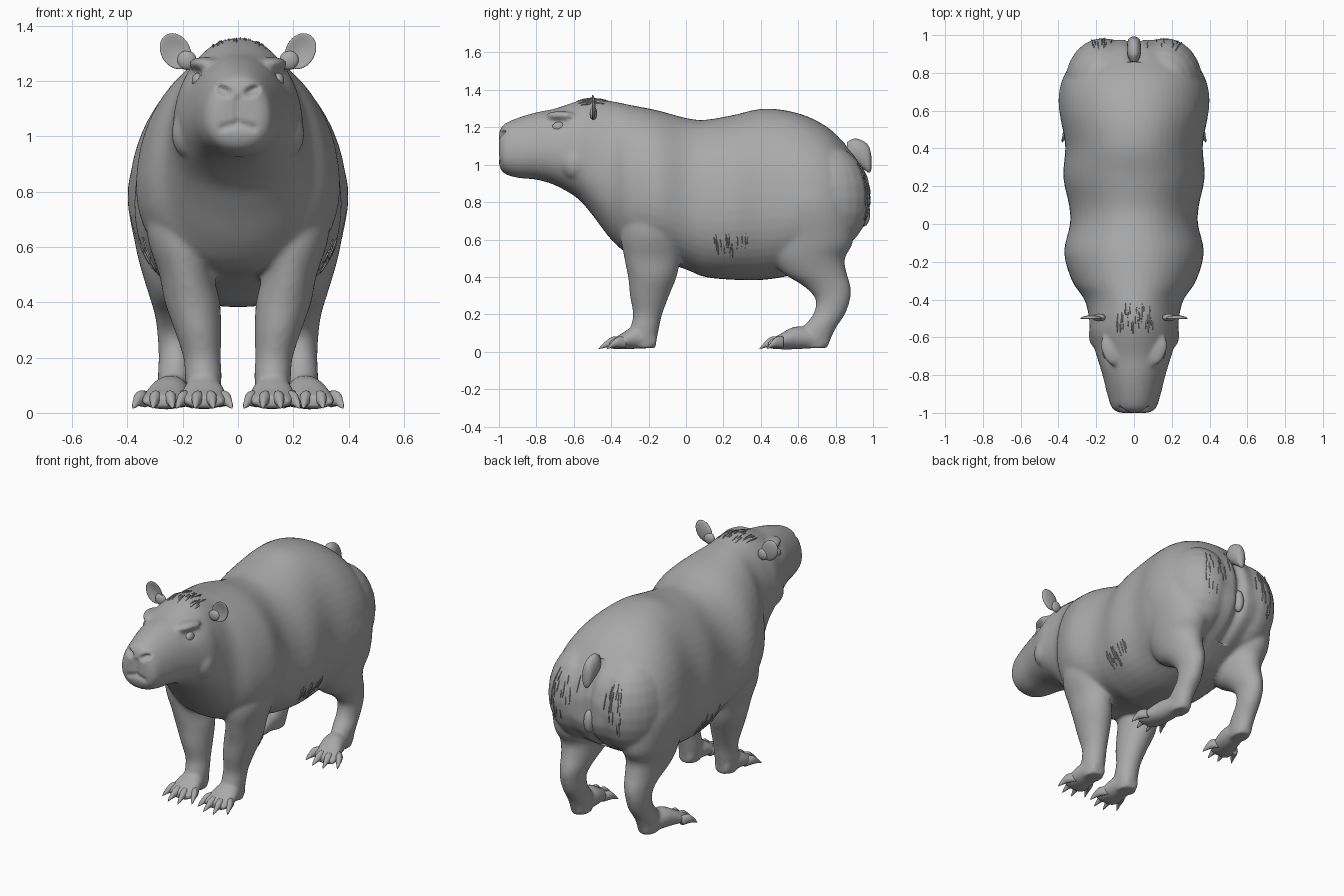
import bpy, bmesh, math, random
from mathutils import Vector, Matrix

random.seed(4)
default = bpy.data.objects.get("Cube")
if default:
    bpy.data.objects.remove(default, do_unlink=True)

hide = bpy.data.materials.new("grey hide")
hide.use_nodes = True
GREY = (0.4, 0.4, 0.4, 1)
hide.diffuse_color = GREY
shader = next(n for n in hide.node_tree.nodes if n.type == 'BSDF_PRINCIPLED')
shader.inputs["Base Color"].default_value = GREY
shader.inputs["Roughness"].default_value = 0.7


def smooth_path(rows, steps=5):
    """Catmull-Rom interpolation of every number in the section rows."""
    out = []
    for i in range(len(rows) - 1):
        p0, p1 = rows[max(i - 1, 0)], rows[i]
        p2, p3 = rows[i + 1], rows[min(i + 2, len(rows) - 1)]
        for s in range(steps):
            t = s / steps
            out.append([b + 0.5 * t * (c - a + t * (2 * a - 5 * b + 4 * c - d
                        + t * (3 * (b - c) + d - a))) for a, b, c, d in zip(p0, p1, p2, p3)])
    return out + [list(rows[-1])]


def loft(bm, rows, upright, side=1, pear=0.0, sides=32, power=1.0):
    """Skin rows of (x, y, z, half width, half depth); rings stand upright or lie flat."""
    rings = []
    for x, y, z, a, b in smooth_path(rows):
        ring = []
        for i in range(sides):
            t = math.tau * i / sides
            c, s = (math.copysign(abs(f) ** power, f) for f in (math.cos(t), math.sin(t)))
            u, v = max(a, 0.001) * c * (1 - pear * s), max(b, 0.001) * s
            co = (x + u, y, z + v) if upright else (x + u, y + v, z)
            ring.append(bm.verts.new((side * co[0], co[1], co[2])))
        rings.append(ring)
    faces = [bm.faces.new(rings[0]), bm.faces.new(rings[-1])]
    for r, q in zip(rings, rings[1:]):
        faces += [bm.faces.new((r[i - 1], r[i], q[i], q[i - 1])) for i in range(sides)]
    bmesh.ops.recalc_face_normals(bm, faces=faces)


def ball(bm, centre, radii, turn=None, detail=24):
    m = Matrix.Translation(centre) @ (turn or Matrix()) @ Matrix.Diagonal((*radii, 1))
    return bmesh.ops.create_uvsphere(bm, u_segments=detail, v_segments=detail // 2,
                                     radius=1, matrix=m)["verts"]


def finish(name, bm):
    mesh = bpy.data.meshes.new(name)
    bm.to_mesh(mesh)
    bm.free()
    mesh.materials.append(hide)
    obj = bpy.data.objects.new(name, mesh)
    bpy.context.collection.objects.link(obj)
    bpy.ops.object.select_all(action='DESELECT')
    obj.select_set(True)
    bpy.context.view_layer.objects.active = obj
    bpy.ops.object.shade_smooth()
    return obj


# Trunk and head: y, top, bottom, half width
trunk = [(-1, 1.17, 1.0, .075), (-.975, 1.215, .955, .115), (-.9, 1.25, .93, .14),
         (-.8, 1.28, .92, .165), (-.7, 1.3, .89, .195), (-.58, 1.34, .82, .23),
         (-.5, 1.355, .73, .235), (-.4, 1.34, .6, .26), (-.3, 1.32, .52, .325),
         (-.15, 1.29, .49, .365), (0, 1.25, .44, .335), (.1, 1.24, .4, .34),
         (.25, 1.265, .385, .37), (.42, 1.3, .385, .36), (.6, 1.275, .42, .39),
         (.75, 1.205, .5, .375), (.86, 1.1, .57, .31), (.94, .99, .65, .23),
         (.975, .88, .73, .13)]
bm = bmesh.new()
loft(bm, [(0, y, (t + b) / 2, w, (t - b) / 2) for y, t, b, w in trunk],
     True, pear=.13, sides=48, power=.92)

# Legs: x, y, z, half width, half depth, from shoulder or hip to sole
front_leg = [(.2, -.17, .88, .13, .14), (.2, -.18, .65, .13, .17), (.185, -.18, .5, .1, .15),
             (.165, -.18, .4, .1, .13), (.145, -.195, .3, .085, .105),
             (.13, -.205, .2, .068, .078), (.125, -.22, .12, .066, .075),
             (.125, -.22, .02, .055, .055)]
hind_leg = [(.2, .62, 1, .15, .2), (.235, .65, .8, .165, .23), (.23, .675, .6, .14, .22),
            (.225, .66, .5, .12, .19), (.22, .69, .42, .1, .17), (.22, .755, .35, .08, .125),
            (.225, .785, .28, .066, .093), (.225, .765, .2, .062, .085),
            (.23, .71, .12, .06, .088), (.23, .69, .02, .05, .065)]
front_foot = [(.125, -.16, .06, .045, .04), (.125, -.27, .075, .072, .06),
              (.122, -.36, .05, .085, .037), (.12, -.41, .04, .07, .022)]
hind_foot = [(.23, .76, .06, .04, .035), (.245, .6, .075, .068, .062),
             (.27, .49, .05, .08, .037), (.28, .44, .04, .065, .022)]
for s in (1, -1):
    for leg in (front_leg, hind_leg):
        loft(bm, leg, False, s)
    for foot in (front_foot, hind_foot):
        loft(bm, foot, True, s)
    # Haunch, brow, cheek and upper lip masses
    ball(bm, (s * .165, .745, .82), (.2, .24, .29))
    ball(bm, (s * .125, -.67, 1.262), (.05, .085, .025), Matrix.Rotation(-s * .35, 4, 'Z'))
    ball(bm, (s * .175, -.59, 1.01), (.066, .08, .09))
    ball(bm, (s * .055, -.93, 1.085), (.065, .06, .065))
body = finish("body", bm)

# Blend the masses into one skin
remesh = body.modifiers.new("blend", 'REMESH')
remesh.mode = 'VOXEL'
remesh.voxel_size = 0.011
remesh.use_smooth_shade = True
relax = body.modifiers.new("relax", 'SMOOTH')
relax.factor, relax.iterations = 0.5, 9
for m in ("blend", "relax"):
    bpy.ops.object.modifier_apply(modifier=m)

# Press in nostrils, eye sockets, mouth line and the crease under the tail
for v in body.data.vertices:
    x, y, z = v.co
    ax = abs(x)
    if y < -.9:
        d = ((ax - .052) / .026) ** 2 + ((z - 1.165 - .3 * (ax - .052)) / .016) ** 2
        v.co.y += .028 * math.exp(-d * d)
        if ax < .07:
            v.co.y += .012 * math.exp(-((z - 1.045 + ax * .25) / .011) ** 2)
            if 1.045 < z < 1.14:
                v.co.y += .01 * math.exp(-(x / .01) ** 2)
    elif -.78 < y < -.6 and ax > .08:
        d = ((y + .69) / .05) ** 2 + ((z - 1.222) / .035) ** 2
        v.co.x -= math.copysign(.012 * math.exp(-d), x)
    elif y > .8 and .5 < z < 1.1:
        v.co.y -= .03 * math.exp(-(x / .03) ** 2)

# Toes with claws, fanned out from each foot
for s, side in ((1, "left"), (-1, "right")):
    for label, base, reach, fan, count in (("front", (.122, -.35), .13, .075, 4),
                                           ("hind", (.272, .49), .11, .085, 4)):
        bm = bmesh.new()
        for i in range(count):
            f = 2 * i / (count - 1) - 1
            x, y = base[0] + f * fan * .75, base[1] + .03 * abs(f)
            tip = x + f * .045
            length = reach * (1 - .2 * f * f)
            at = lambda k: (x + (tip - x) * k, y - length * k)
            loft(bm, [(*at(0), .05, .021, .03), (*at(.4), .052, .022, .028),
                      (*at(.65), .042, .015, .019), (*at(.85), .028, .009, .01),
                      (*at(1), .016, .001, .001)], True, s, sides=12)
        finish(f"{side}_{label}_toes", bm)

    # Ear: a thin dished disc leaning outward
    bm = bmesh.new()
    turn = Matrix.Rotation(s * .5, 4, 'Y')
    for v in ball(bm, (0, 0, 0), (.053, .016, .068), detail=32):
        rim = (v.co.x / .053) ** 2 + (v.co.z / .068) ** 2
        if v.co.y < 0:
            v.co.y += .022 * max(0, 1 - rim)
    bmesh.ops.transform(bm, matrix=Matrix.Translation((s * .226, -.5, 1.308)) @ turn,
                        verts=bm.verts)
    ball(bm, (s * .185, -.495, 1.275), (.035, .02, .035))
    finish(f"{side}_ear", bm)

    # Eye, seated on the skin
    bm = bmesh.new()
    spot = body.closest_point_on_mesh(Vector((s * .3, -.72, 1.222)))[1]
    spot = body.closest_point_on_mesh(Vector((spot.x, -.69, 1.222)))[1]
    ball(bm, spot - Vector((s * .012, 0, 0)), (.022, .034, .027))
    finish(f"{side}_eye", bm)

# Short tail hanging over the rump, with a small bump below it
bm = bmesh.new()
loft(bm, [(0, .86, 1.06, .02, .06), (0, .9, 1.075, .036, .065), (0, .95, 1.05, .036, .075),
          (0, .98, 1.025, .028, .068), (0, .992, 1.01, .008, .03)], True, sides=20)
ball(bm, (0, .95, .74), (.03, .035, .07))
finish("tail", bm)

# Fine fur ridges on crown, rump and flanks
bm = bmesh.new()


def tuft(near, flow, length):
    _, spot, normal, _ = body.closest_point_on_mesh(Vector(near))
    along = (Vector(flow) - normal * normal.dot(Vector(flow))).normalized()
    turn = Matrix((along, normal.cross(along), normal)).transposed().to_4x4()
    ball(bm, spot, (length, .003, .005), turn, 8)


for i in range(34):
    tuft((random.uniform(-.16, .16), random.uniform(-.58, -.43), 1.42), (0, 1, 0),
         random.uniform(.015, .04))
for s in (1, -1):
    for i in range(18):
        tuft((s * random.uniform(.08, .3), 1.05, random.uniform(.7, 1.05)), (0, 0, -1),
             random.uniform(.025, .06))
        tuft((s * .45, random.uniform(.12, .36), random.uniform(.43, .56)), (0, 0, -1),
             random.uniform(.02, .05))
finish("fur_tufts", bm)
